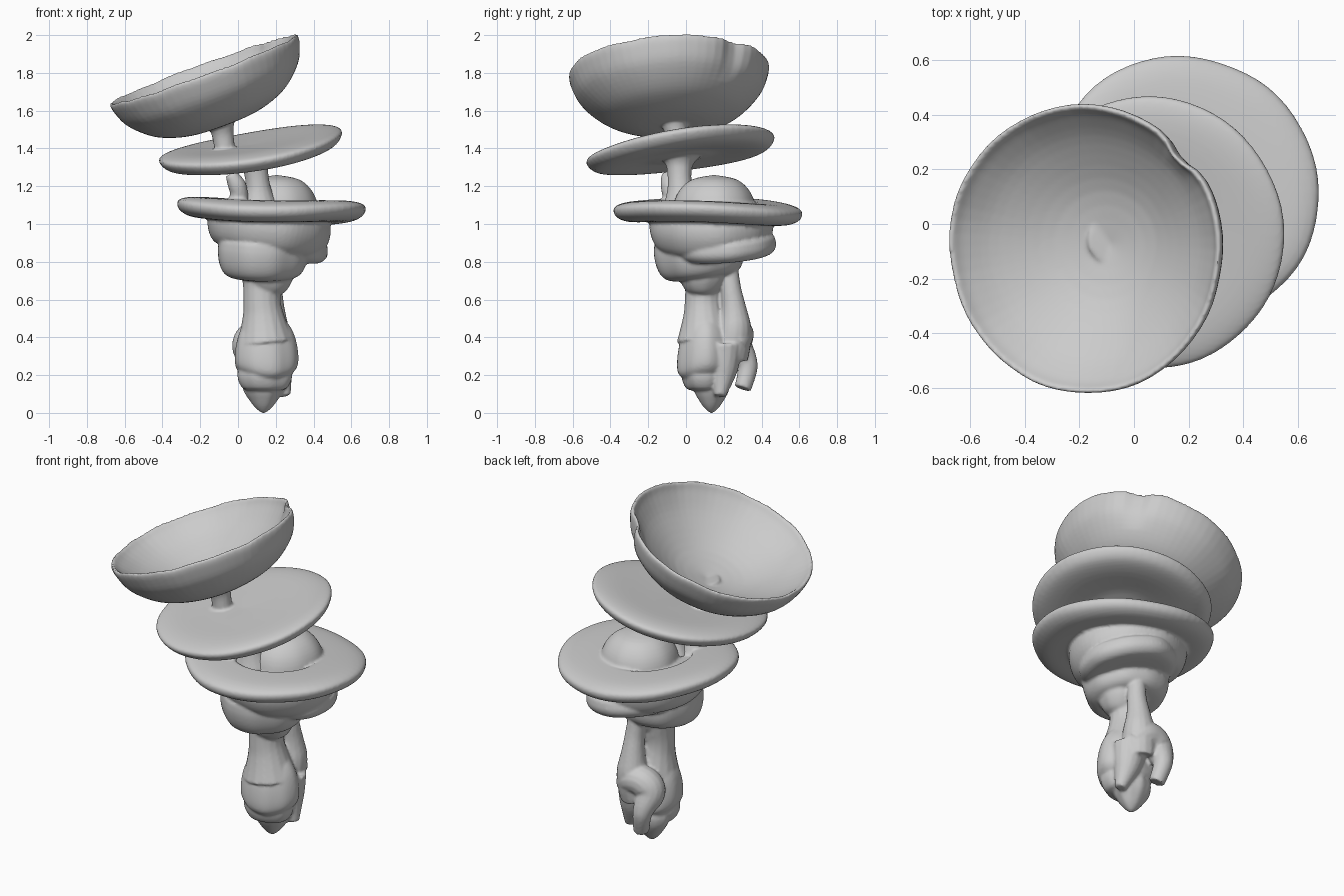
import bpy, bmesh
from math import sin, cos, pi, exp, radians
from mathutils import Vector

if "Cube" in bpy.data.objects:
    bpy.data.objects.remove(bpy.data.objects["Cube"])

SEG = 64


def finish(ob):
    bpy.ops.object.select_all(action='DESELECT')
    ob.select_set(True)
    bpy.context.view_layer.objects.active = ob
    bpy.ops.object.shade_smooth_by_angle(angle=radians(50))
    return ob


def smooth_profile(pts, n=4):
    # Catmull-Rom through the profile points
    out = []
    for i in range(len(pts) - 1):
        p0, p1, p2, p3 = (Vector(pts[max(0, min(len(pts) - 1, i + k))]) for k in (-1, 0, 1, 2))
        for j in range(n):
            t = j / n
            out.append(0.5 * (2 * p1 + (p2 - p0) * t + (2 * p0 - 5 * p1 + 4 * p2 - p3) * t * t
                              + (3 * p1 - p0 - 3 * p2 + p3) * t ** 3))
    out.append(Vector(pts[-1]))
    return out


def lathe(name, profile, centre, normal=(0, 0, 1), wob=0.01, lift=0.0, phase=0.0, squash=1.0, warp=None):
    """Closed revolved form (profile starts and ends on the axis), tilted and gently uneven."""
    bm = bmesh.new()
    rot = Vector((0, 0, 1)).rotation_difference(Vector(normal).normalized())
    prof = smooth_profile(profile)
    rmax = max(p[0] for p in prof)
    place = lambda v: rot @ v + Vector(centre)
    rings = []
    for r, z in prof[1:-1]:
        r = max(r, 0.002)
        ring = []
        for i in range(SEG):
            a = 2 * pi * i / SEG
            f = r / rmax
            rr = r * (1 + wob * f * (sin(3 * a + phase) + 0.6 * sin(5 * a + 2 * phase) + 0.4 * sin(9 * a)))
            v = Vector((rr * cos(a), rr * sin(a) * squash, z + lift * f * f * sin(2 * a + phase)))
            if warp:
                v = warp(v, a, f)
            ring.append(bm.verts.new(place(v)))
        rings.append(ring)
    for a, b in zip(rings, rings[1:]):
        for i in range(SEG):
            j = (i + 1) % SEG
            bm.faces.new((a[i], a[j], b[j], b[i]))
    for ring, p in ((rings[0], prof[0]), (rings[-1], prof[-1])):
        c = bm.verts.new(place(Vector((0, 0, p[1]))))
        for i in range(SEG):
            bm.faces.new((c, ring[i], ring[(i + 1) % SEG]))
    bmesh.ops.recalc_face_normals(bm, faces=bm.faces)
    me = bpy.data.meshes.new(name)
    bm.to_mesh(me)
    bm.free()
    ob = bpy.data.objects.new(name, me)
    bpy.context.collection.objects.link(ob)
    return finish(ob)


def tube(name, pts):
    """Organic stalk: points are (x, y, z, radius)."""
    cu = bpy.data.curves.new(name, 'CURVE')
    cu.dimensions = '3D'
    cu.bevel_depth, cu.bevel_resolution, cu.use_fill_caps = 1.0, 6, True
    cu.resolution_u = 6
    sp = cu.splines.new('NURBS')
    sp.points.add(len(pts) - 1)
    for p, q in zip(sp.points, pts):
        p.co, p.radius = (*q[:3], 1), q[3]
    sp.use_endpoint_u, sp.order_u = True, 3
    ob = bpy.data.objects.new(name, cu)
    bpy.context.collection.objects.link(ob)
    bpy.ops.object.select_all(action='DESELECT')
    ob.select_set(True)
    bpy.context.view_layer.objects.active = ob
    bpy.ops.object.convert(target='MESH')
    ob = bpy.context.object
    bm = bmesh.new()
    bm.from_mesh(ob.data)
    bmesh.ops.remove_doubles(bm, verts=bm.verts, dist=1e-5)  # seal the end caps
    bmesh.ops.recalc_face_normals(bm, faces=bm.faces)
    bm.to_mesh(ob.data)
    bm.free()
    return finish(ob)


def fuse(name, obs, voxel=0.009):
    """Grow the parts together into one skin."""
    bpy.ops.object.select_all(action='DESELECT')
    for o in obs:
        o.select_set(True)
    bpy.context.view_layer.objects.active = obs[0]
    bpy.ops.object.join()
    ob = bpy.context.object
    ob.name = name
    m = ob.modifiers.new("skin", 'REMESH')
    m.mode, m.voxel_size, m.use_smooth_shade = 'VOXEL', voxel, True
    s = ob.modifiers.new("soften", 'SMOOTH')
    s.factor, s.iterations = 0.5, 2


def tear(v, a, f):
    # torn dent in the back right of the cup, ragged lip elsewhere
    g = exp(-((a - 0.75) / 0.13) ** 2) * max(0, f - 0.8) * 5
    v.x *= 1 - 0.07 * g
    v.y *= 1 - 0.07 * g
    v.z += 0.005 * f ** 8 * sin(11 * a) * sin(4 * a)
    return v


# Top cup: deep bowl, inside falling evenly to the middle
cup = lathe("top_cup", [(0, -.31), (.18, -.30), (.31, -.265), (.40, -.215), (.485, -.13), (.523, -.045),
                        (.53, .0), (.515, .005), (.48, -.04), (.38, -.125), (.2, -.22), (0, -.26)],
            (-.18, -.09, 1.812), (-.37, -.06, 1), wob=.005, warp=tear)
# Middle cap
mid = lathe("middle_cap", [(0, -.06), (.12, -.055), (.2, -.05), (.36, -.063), (.45, -.05), (.49, -.005),
                           (.47, .022), (.38, .034), (.2, .026), (0, .018)],
            (.065, -.03, 1.40), (-.16, -.14, 1), wob=.004, lift=.01, phase=1, squash=1.025)
# Lower cap: wide flat brim around a sunken dome
brim = lathe("lower_cap", [(0, -.07), (.3, -.07), (.42, -.065), (.48, -.04), (.5, -.005), (.485, .022),
                           (.42, .04), (.3, .045), (.25, .04), (.23, .0), (.1, .0), (0, .0)],
             (.175, .115, 1.08), (.03, .02, 1), wob=.007, lift=.018, phase=2)
dome = lathe("inner_dome", [(0, -.06), (.2, -.06), (.22, 0), (.19, .09), (.12, .155), (0, .18)],
             (.205, .15, 1.08), wob=.01)

# Swollen folds below the brim
folds = [
    lathe("upper_fold", [(0, -.1), (.22, -.1), (.29, -.07), (.325, .01), (.32, .09), (.28, .12), (0, .12)],
          (.155, .135, .95), (.16, -.0, 1), wob=.01, phase=.5),
    lathe("side_fold", [(0, -.05), (.2, -.055), (.26, -.03), (.27, .02), (.23, .06), (0, .06)],
          (.205, .20, .875), (.14, -.06, 1), wob=.012, phase=3),
    lathe("middle_fold", [(0, -.1), (.13, -.1), (.2, -.075), (.232, -.01), (.235, .08), (.2, .12), (0, .12)],
          (.125, .075, .81), (.02, -.12, 1), wob=.02, phase=1.4),
    lathe("small_fold", [(0, -.06), (.06, -.055), (.1, -.02), (.13, .04), (.12, .09), (0, .09)],
          (.17, .085, .68), (-.1, .1, 1), wob=.03, phase=2.5)]

# Stalks between the caps
cup_stalk = tube("cup_stalk", [(-.09, -.06, 1.57, .08), (-.09, -.06, 1.53, .07), (-.08, -.05, 1.47, .055),
                               (-.07, -.05, 1.40, .055)])
cap_stalk = tube("cap_stalk", [(.075, -.035, 1.385, .15), (.085, -.035, 1.34, .075), (.10, -.035, 1.25, .06),
                               (.11, -.03, 1.16, .07), (.11, -.02, 1.09, .11)])
torn = tube("torn_stalk", [(-.04, -.10, 1.265, .03), (-.01, -.09, 1.22, .05), (.01, -.08, 1.16, .045),
                           (.0, -.06, 1.09, .06)])

# Main stem with pointed bulb
stem = [
    tube("main_stem", [(.13, .1, .85, .13), (.13, .1, .7, .105), (.125, .09, .6, .095),
                       (.135, .095, .5, .11), (.145, .1, .38, .15)]),
    lathe("bulb", [(0, .2), (.09, .18), (.135, .12), (.16, .04), (.168, -.05), (.15, -.1), (.09, -.14), (0, -.15)],
          (.147, .1, .31), wob=.02, squash=.87, phase=1, lift=.02),
    lathe("bulb_lip", [(0, .08), (.12, .06), (.145, .0), (.125, -.06), (.09, -.08), (0, -.09)],
          (.14, .1, .2), wob=.03, squash=.85, phase=2),
    lathe("bulb_tip", [(0, .1), (.1, .08), (.105, .01), (.065, -.06), (.03, -.1), (0, -.12)],
          (.135, .135, .115), wob=.04, squash=.9),
    tube("bulb_flap", [(.2, .2, .36, .1), (.21, .2, .25, .085), (.23, .19, .16, .055), (.25, .18, .09, .03)])]

# Second stem at the back with a hooked root
back = [
    tube("back_stem", [(.16, .22, .84, .05), (.18, .23, .7, .05), (.18, .255, .55, .065), (.18, .26, .42, .1),
                       (.16, .23, .3, .1)]),
    tube("root_hook", [(.22, .26, .36, .06), (.18, .28, .41, .08), (.1, .27, .42, .09), (.045, .26, .36, .09),
                       (.06, .32, .28, .06), (.07, .33, .22, .05), (.09, .3, .13, .045)])]

# One skin for the mushroom body, one for the two upper caps
fuse("lower_mushroom", [brim, dome, torn] + folds + stem + back)
fuse("upper_caps", [mid, cup, cup_stalk, cap_stalk])
